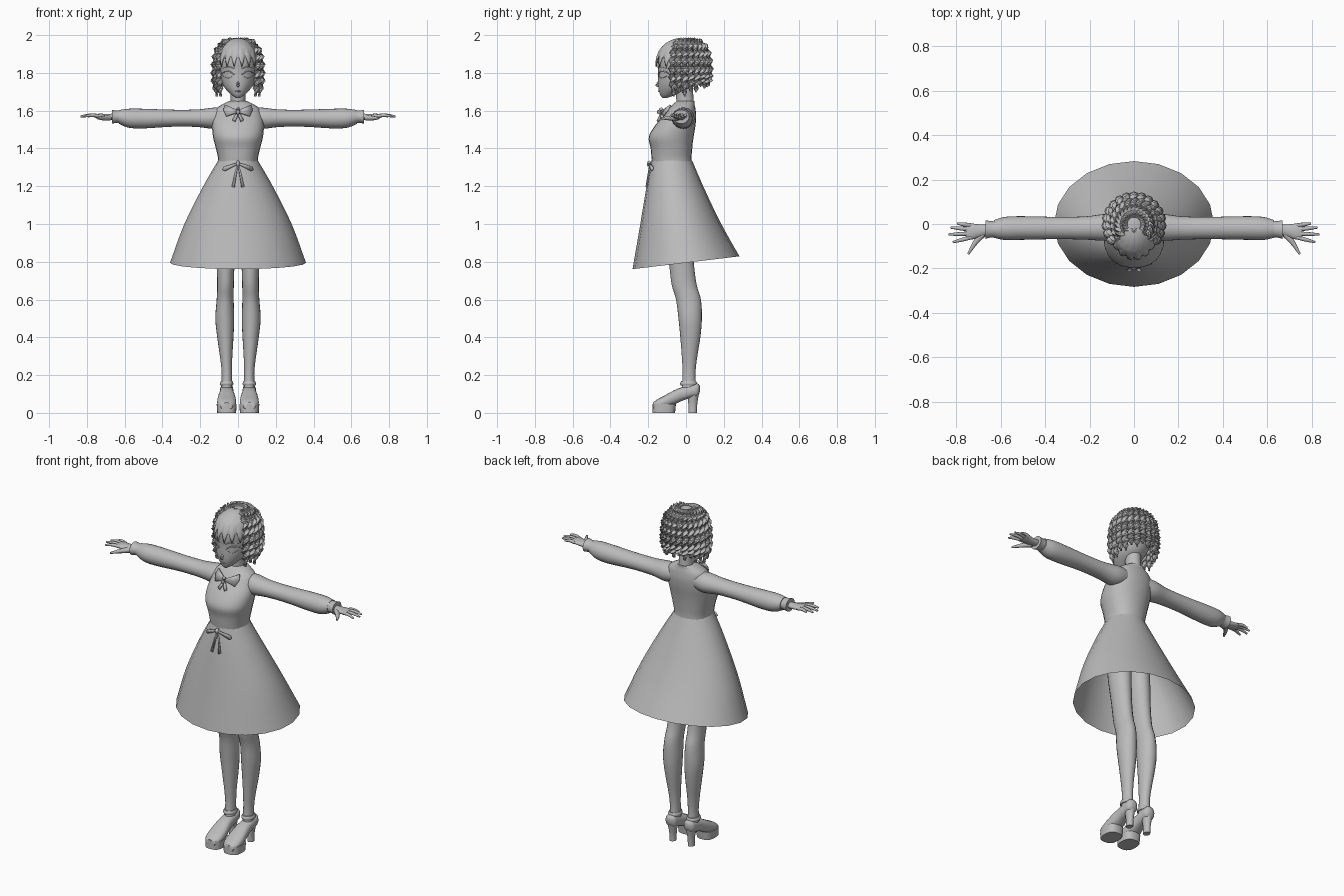
import bpy, bmesh
from math import sin, cos, acos, pi, radians, sqrt
from mathutils import Vector

if "Cube" in bpy.data.objects:
    bpy.data.objects.remove(bpy.data.objects["Cube"])

grey = bpy.data.materials.new("plain grey")
grey.use_nodes = True
colour = (0.5, 0.5, 0.5, 1)
grey.diffuse_color = colour
grey.node_tree.nodes["Principled BSDF"].inputs["Base Color"].default_value = colour


def finish(name, verts, faces, mirror=False, thick=0, angle=50):
    mesh = bpy.data.meshes.new(name)
    mesh.from_pydata([tuple(v) for v in verts], [], faces)
    bm = bmesh.new()
    bm.from_mesh(mesh)
    bmesh.ops.recalc_face_normals(bm, faces=bm.faces)
    bm.to_mesh(mesh)
    bm.free()
    ob = bpy.data.objects.new(name, mesh)
    bpy.context.collection.objects.link(ob)
    mesh.materials.append(grey)
    bpy.ops.object.select_all(action="DESELECT")
    ob.select_set(True)
    bpy.context.view_layer.objects.active = ob
    bpy.ops.object.shade_smooth_by_angle(angle=radians(angle))
    if thick:
        ob.modifiers.new("Thickness", "SOLIDIFY").thickness = thick
    if mirror:
        ob.modifiers.new("Mirror", "MIRROR")
    return ob


def spline(points, k):
    """Catmull-Rom interpolation through tuples of any length."""
    p = [Vector(q) for q in points]
    p = [p[0] * 2 - p[1]] + p + [p[-1] * 2 - p[-2]]
    out = []
    for a, b, c, d in zip(p, p[1:], p[2:], p[3:]):
        for i in range(k):
            t = i / k
            out.append(b + (c - a) * t / 2 + (a * 2 - b * 5 + c * 4 - d) * t * t / 2
                       + (b * 3 - a - c * 3 + d) * t ** 3 / 2)
    return out + [p[-2]]


def skin(rings, n, caps=True):
    faces = [(i * n + j, i * n + (j + 1) % n, (i + 1) * n + (j + 1) % n, (i + 1) * n + j)
             for i in range(rings - 1) for j in range(n)]
    if caps:
        faces += [tuple(range(n)), tuple(range((rings - 1) * n, rings * n))]
    return faces


def loft(name, rings, axis="z", n=24, k=4, power=1, caps=True, tilt=0, **kw):
    """Rings are (position, centre a, centre b, radius a, radius b) along the axis."""
    rings = spline(rings, k) if k > 1 else rings
    verts = []
    for t, a, b, ra, rb in rings:
        for j in range(n):
            c, s = cos(2 * pi * j / n), sin(2 * pi * j / n)
            u = a + max(ra, .002) * abs(c) ** power * (1 if c > 0 else -1)
            v = b + max(rb, .002) * abs(s) ** power * (1 if s > 0 else -1)
            verts.append({"z": (u, v, t), "x": (t, u, v), "y": (u, t, v)}[axis])
    if tilt:
        low, high = rings[-1][0], rings[0][0]
        verts = [(x, y, z + tilt * y * (high - z) / (high - low)) for x, y, z in verts]
    return finish(name, verts, skin(len(rings), n, caps), **kw)


def body(name, rows, **kw):
    """Rows are (height, half width, front y, back y)."""
    return loft(name, [(z, 0, (f + b) / 2, w, (b - f) / 2) for z, w, f, b in rows], **kw)


def tube(name, points, radii, k=3, n=8, flat=1, twist=0, **kw):
    path = spline([(*p, r) for p, r in zip(points, radii)], k)
    pos = [q.to_3d() for q in path]
    verts = []
    for i, q in enumerate(path):
        t = (pos[min(i + 1, len(pos) - 1)] - pos[max(i - 1, 0)]).normalized()
        u = t.cross(Vector((.3, .2, 1)) if abs(t.z) < .8 else Vector((0, 1, .1))).normalized()
        v = t.cross(u)
        for j in range(n):
            a = 2 * pi * j / n
            c, s = cos(a) * q[3], sin(a) * q[3] * flat
            w = twist * i
            verts.append(pos[i] + u * (c * cos(w) - s * sin(w)) + v * (c * sin(w) + s * cos(w)))
    return finish(name, verts, skin(len(path), n), **kw)


def plate(name, outline, depth, thick=.008):
    """Mirrored flat ribbon piece; depth gives y from x and z."""
    verts = [(x, depth(x, z), z) for x, z in outline]
    finish(name, verts, [tuple(range(len(verts)))], mirror=True, thick=thick)


# Torso and dress
body("bodice", [(1.08, .1, -.13, .04), (1.22, .11, -.16, .045), (1.33, .104, -.18, .03),
                (1.4, .117, -.187, .033), (1.46, .132, -.197, .04), (1.52, .137, -.165, .05),
                (1.57, .13, -.122, .054), (1.61, .115, -.09, .05), (1.635, .08, -.068, .045),
                (1.65, .05, -.05, .045)], power=.9)
body("skirt", [(1.335, .106, -.184, .033), (1.2, .185, -.21, .09), (1, .285, -.245, .18),
               (.795, .36, -.283, .283)], n=20, caps=False, tilt=.12)
loft("neck", [(1.6, 0, 0, .048, .05), (1.65, 0, -.005, .04, .046), (1.73, 0, -.01, .042, .046)])

# Arms with gathered sleeves and cuffs
loft("sleeve", [(.07, -.01, 1.565, .05, .05), (.13, -.015, 1.56, .06, .056),
                (.22, -.018, 1.56, .052, .046), (.35, -.018, 1.56, .05, .045),
                (.5, -.018, 1.558, .053, .052), (.58, -.02, 1.56, .052, .05),
                (.63, -.022, 1.567, .04, .036)], axis="x", mirror=True)
loft("cuff", [(.62, -.024, 1.568, .036, .032), (.645, -.024, 1.568, .037, .033),
              (.668, -.025, 1.568, .042, .037)], axis="x", mirror=True)
loft("palm", [(.65, -.025, 1.568, .022, .017), (.69, -.03, 1.567, .028, .016),
              (.73, -.034, 1.57, .036, .014), (.755, -.034, 1.572, .034, .01)],
     axis="x", n=16, mirror=True)
for name, base, tip, end in (("little_finger", -.006, .002, .795), ("ring_finger", -.024, -.016, .825),
                             ("middle_finger", -.043, -.047, .834), ("index_finger", -.06, -.082, .815)):
    tube(name, [(.735, base, 1.571), ((.735 + end) / 2, (base + tip) / 2, 1.576), (end, tip, 1.569)],
         (.01, .009, .005), mirror=True)
tube("thumb", [(.68, -.045, 1.562), (.715, -.085, 1.56), (.746, -.136, 1.56)], (.016, .012, .005), mirror=True)

# Legs
loft("leg", [(1.22, .06, -.06, .06, .075), (1, .065, -.045, .058, .075), (.8, .066, -.025, .048, .066),
             (.68, .066, -.01, .044, .066), (.6, .068, .013, .045, .066), (.5, .07, .022, .05, .062),
             (.4, .067, .023, .043, .053), (.28, .062, .018, .031, .039), (.2, .059, .016, .027, .034),
             (.11, .06, .015, .03, .04)], n=20, mirror=True)

# Heeled platform shoes
loft("shoe_upper", [(.074, .06, .128, .014, .016), (.06, .06, .122, .032, .034), (.03, .06, .115, .036, .034),
                    (-.02, .06, .1, .038, .036), (-.06, .06, .083, .044, .038), (-.11, .06, .06, .05, .034),
                    (-.15, .06, .045, .047, .028), (-.176, .06, .036, .03, .018)],
     axis="y", n=20, power=.8, mirror=True)
loft("shoe_platform", [(0, .06, -.118, .05, .06), (.048, .06, -.115, .053, .062)], k=1, power=.75, mirror=True)
loft("shoe_heel", [(0, .06, .035, .018, .022), (.05, .06, .036, .019, .024), (.12, .06, .038, .032, .034)],
     n=16, mirror=True)
loft("ankle_strap", [(.145, .06, .014, .033, .042), (.155, .06, .014, .036, .045),
                     (.168, .06, .014, .031, .04)], mirror=True)

# Head and face
body("head", [(1.668, .012, -.125, -.1), (1.685, .036, -.137, -.05), (1.72, .07, -.146, .03),
              (1.76, .09, -.148, .07), (1.81, .1, -.148, .095), (1.87, .105, -.152, .105),
              (1.93, .092, -.135, .09), (1.965, .055, -.09, .06), (1.98, .012, -.03, .01)], n=32)


def face_y(x):
    return -.032 - .117 * sqrt(1 - (x / .1) ** 2)


def face_line(name, points, r):
    tube(name, [(x, face_y(x), z) for x, z in points], [r] * len(points), n=6, mirror=True)


face_line("upper_lash", [(.022, 1.79), (.045, 1.807), (.068, 1.808), (.09, 1.794)], .004)
face_line("lower_lash", [(.032, 1.782), (.055, 1.772), (.08, 1.784)], .002)
face_line("eyebrow", [(.02, 1.822), (.05, 1.832), (.08, 1.825)], .003)
tube("nose", [(0, -.14, 1.755), (0, -.154, 1.738), (0, -.145, 1.728)], (.004, .009, .005))
tube("mouth", [(-.014, -.139, 1.702), (0, -.144, 1.704), (.014, -.139, 1.702)], (.002, .004, .002))

# Fringe: fluted dome with a zigzag lower edge
cols, rows, verts = 48, 10, []
for i in range(cols + 1):
    a = radians(-85 + 170 * i / cols)
    wave = abs(i % 6 - 3) / 3
    end = 1.83 + .07 * wave * (1 if abs(a) < 1.1 else .2)
    phi = acos((end - 1.85) / .135)
    for j in range(rows + 1):
        f = .04 + .96 * j / rows
        r = sin(phi * f) * (1 - .035 * wave * f)
        verts.append((.113 * r * sin(a), -.02 - .144 * r * cos(a), 1.85 + .135 * cos(phi * f)))
step = rows + 1
finish("fringe", verts, [(i * step + j, i * step + j + 1, (i + 1) * step + j + 1, (i + 1) * step + j)
                         for i in range(cols) for j in range(rows)], thick=.005)

# Twisted ringlets fanned from the crown round the back
count = 17
for i in range(count):
    a = radians(-35 + 250 * i / (count - 1))
    end = 1.675 + .05 * max(0, sin(a)) + .018 * (i % 2)
    profile = [(.03, 1.974), (.075, 1.962), (.108, 1.92), (.12, 1.865), (.123, 1.8),
               (.12, (1.8 + end) / 2), (.112, end)]
    tube("ringlet_%d" % (i + 1), [(r * cos(a), r * sin(a), z) for r, z in profile],
         (.014, .02, .023, .024, .024, .023, .007), k=6, n=8, flat=.5, twist=pi / 4, angle=35)


# Collar bow
def collar_depth(x, z):
    return -.108 - .62 * (1.63 - z) + .3 * x


plate("collar_bow_loop", [(.004, 1.604), (.07, 1.632), (.078, 1.605), (.064, 1.572), (.004, 1.592)], collar_depth)
plate("collar_bow_tail", [(.004, 1.595), (.03, 1.552), (.016, 1.545), (.001, 1.58)], collar_depth)
tube("collar_bow_knot", [(0, -.125, 1.614), (0, -.14, 1.598), (0, -.145, 1.582)], (.007, .012, .007))


# Waist bow
def waist_depth(x, z):
    return -.192 - .22 * (1.33 - z) + .35 * x


plate("waist_bow_loop", [(.004, 1.322), (.075, 1.302), (.08, 1.285), (.068, 1.28), (.004, 1.313)], waist_depth)
plate("waist_bow_tail", [(.003, 1.315), (.014, 1.28), (.034, 1.198), (.02, 1.195), (.007, 1.28)], waist_depth)
tube("waist_bow_knot", [(0, -.19, 1.332), (0, -.197, 1.32), (0, -.197, 1.306)], (.006, .011, .006))
